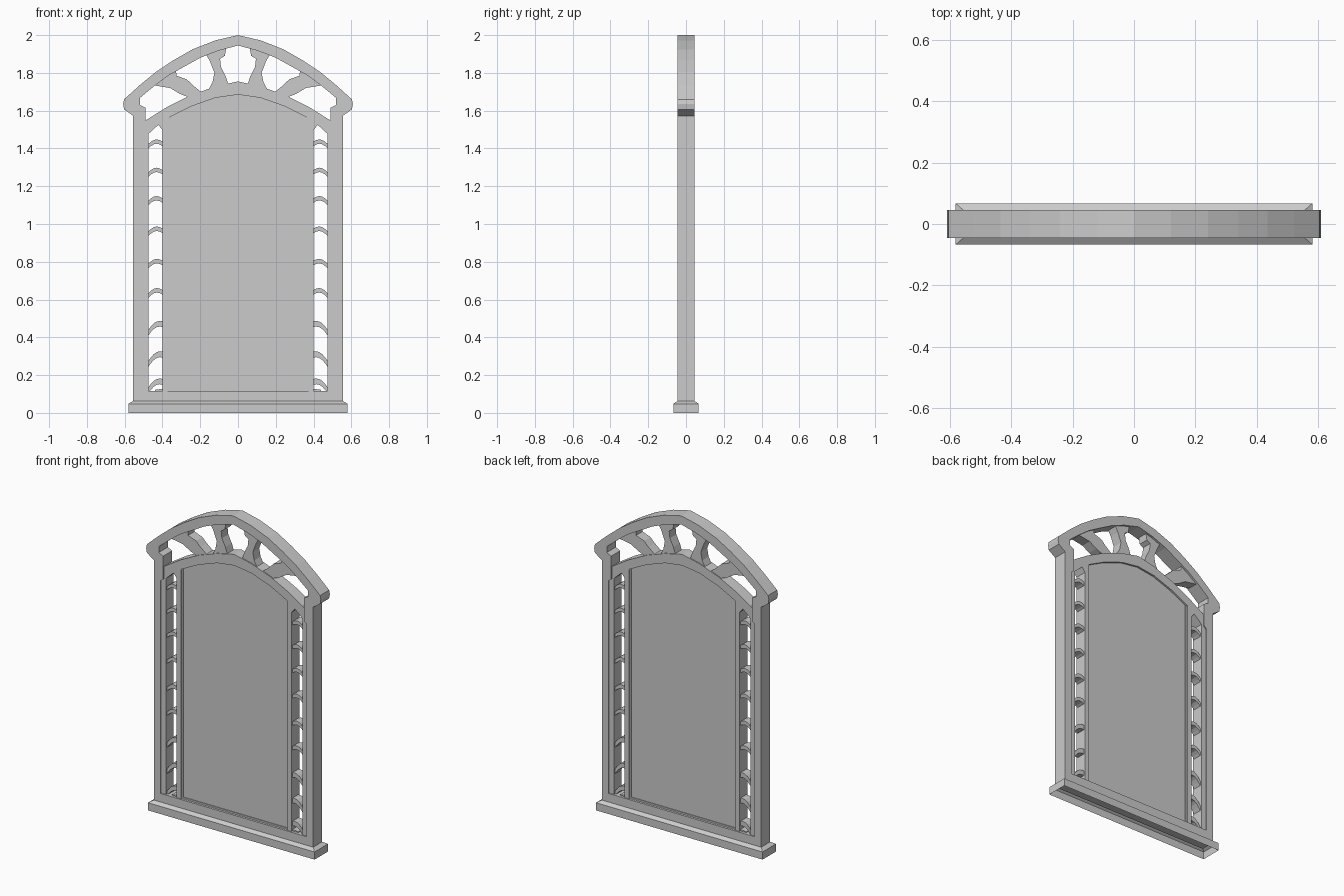
import bpy, bmesh, math


def finish(name, bm):
    bmesh.ops.recalc_face_normals(bm, faces=bm.faces[:])
    me = bpy.data.meshes.new(name)
    bm.to_mesh(me)
    bm.free()
    ob = bpy.data.objects.new(name, me)
    bpy.context.collection.objects.link(ob)
    return ob


def add_prism(bm, pts, half_depth):
    """Extrude an (x, z) outline symmetrically along y."""
    front = [bm.verts.new((x, -half_depth, z)) for x, z in pts]
    back = [bm.verts.new((x, half_depth, z)) for x, z in pts]
    bm.faces.new(front)
    bm.faces.new(back[::-1])
    n = len(pts)
    for i in range(n):
        j = (i + 1) % n
        bm.faces.new((front[i], back[i], back[j], front[j]))


def prism(name, outlines, half_depth):
    bm = bmesh.new()
    for pts in outlines:
        add_prism(bm, pts, half_depth)
    return finish(name, bm)


def flip(pts):
    return [(-x, z) for x, z in reversed(pts)]


def mirrored_outline(half):
    """Right half outline, starting and ending on x = 0, closed by its mirror image."""
    return half + flip(half[1:-1])


def both_sides(outlines):
    return outlines + [flip(p) for p in outlines]


# Outer posts with the gable arch
outer = [(0, 2.0), (0.12, 1.972), (0.24, 1.925), (0.34, 1.868), (0.435, 1.805),
         (0.52, 1.735), (0.603, 1.66), (0.608, 1.635), (0.603, 1.607), (0.555, 1.573),
         (0.555, 0.05), (0.508, 0.05), (0.508, 1.455), (0.49, 1.47), (0.49, 1.615),
         (0.52, 1.63), (0.52, 1.667), (0.444, 1.73), (0.37, 1.785), (0.29, 1.83),
         (0.2, 1.88), (0.106, 1.917), (0, 1.945)]
prism("outer_frame", [mirrored_outline(outer)], 0.045)

# Inner arch with its jambs and side strips
inner = [(0, 1.755), (0.12, 1.728), (0.25, 1.682), (0.38, 1.617), (0.51, 1.535),
         (0.51, 0.06), (0.475, 0.06), (0.475, 1.476), (0.422, 1.525), (0.4, 1.497),
         (0.4, 0.06), (0.372, 0.06), (0.372, 1.56), (0.25, 1.622), (0.12, 1.668),
         (0, 1.685)]
prism("inner_arch", [mirrored_outline(inner)], 0.038)

# Bottom rail
prism("bottom_rail", [[(-0.508, 0.05), (0.508, 0.05), (0.508, 0.117), (-0.508, 0.117)]], 0.045)

# Centre panel and the thin bead around it
panel = [(0, 1.69), (0.12, 1.673), (0.25, 1.627), (0.375, 1.565), (0.375, 0.1), (0, 0.1)]
prism("centre_panel", [mirrored_outline(panel)], 0.026)
bead = [(0.362, 0.11), (0.374, 0.11), (0.374, 1.562), (0.362, 1.568)]
sill = [(-0.37, 0.115), (0.37, 0.115), (0.37, 0.127), (-0.37, 0.127)]
prism("panel_bead", both_sides([bead]) + [sill], 0.031)

# Curved rungs in the side openings: (inner end height, drop to the outer end)
rungs = []
for z, drop in [(1.435, 0.015), (1.285, 0.015), (1.135, 0.015), (0.975, 0.018),
                (0.805, 0.02), (0.65, 0.02), (0.485, 0.05), (0.325, 0.055), (0.18, 0.05)]:
    top = []
    for i in range(6):
        t = i / 5
        top.append((0.398 + 0.08 * t, z + 0.02 * math.sin(math.pi * t) - drop * t))
    rungs.append(top + [(x, zz - 0.02 - 0.2 * drop) for x, zz in reversed(top)])
rungs.append([(0.398, 0.11), (0.44, 0.11), (0.44, 0.122), (0.398, 0.128)])
prism("side_rungs", both_sides(rungs), 0.028)

# Fan of branching spokes between the two arches
spoke_a = [(0.05, 1.735), (0.065, 1.78), (0.09, 1.83), (0.095, 1.875), (0.07, 1.89),
           (0.06, 1.94), (0.17, 1.9), (0.148, 1.86), (0.125, 1.8), (0.135, 1.75), (0.16, 1.705)]
spoke_b = [(0.19, 1.695), (0.24, 1.735), (0.27, 1.765), (0.325, 1.785), (0.33, 1.825),
           (0.37, 1.795), (0.45, 1.735), (0.36, 1.72), (0.31, 1.69), (0.26, 1.67)]
prism("fan_spokes", both_sides([spoke_a, spoke_b]), 0.032)

# Plinth: chamfered shell, open underneath
bm = bmesh.new()
rings = []
for hx, hy, z in [(0.58, 0.067, 0), (0.58, 0.067, 0.048), (0.555, 0.045, 0.063)]:
    rings.append([bm.verts.new((sx * hx, sy * hy, z))
                  for sx, sy in ((-1, -1), (1, -1), (1, 1), (-1, 1))])
for low, high in zip(rings, rings[1:]):
    for i in range(4):
        j = (i + 1) % 4
        bm.faces.new((low[i], low[j], high[j], high[i]))
bm.faces.new(rings[-1])
finish("plinth", bm)
